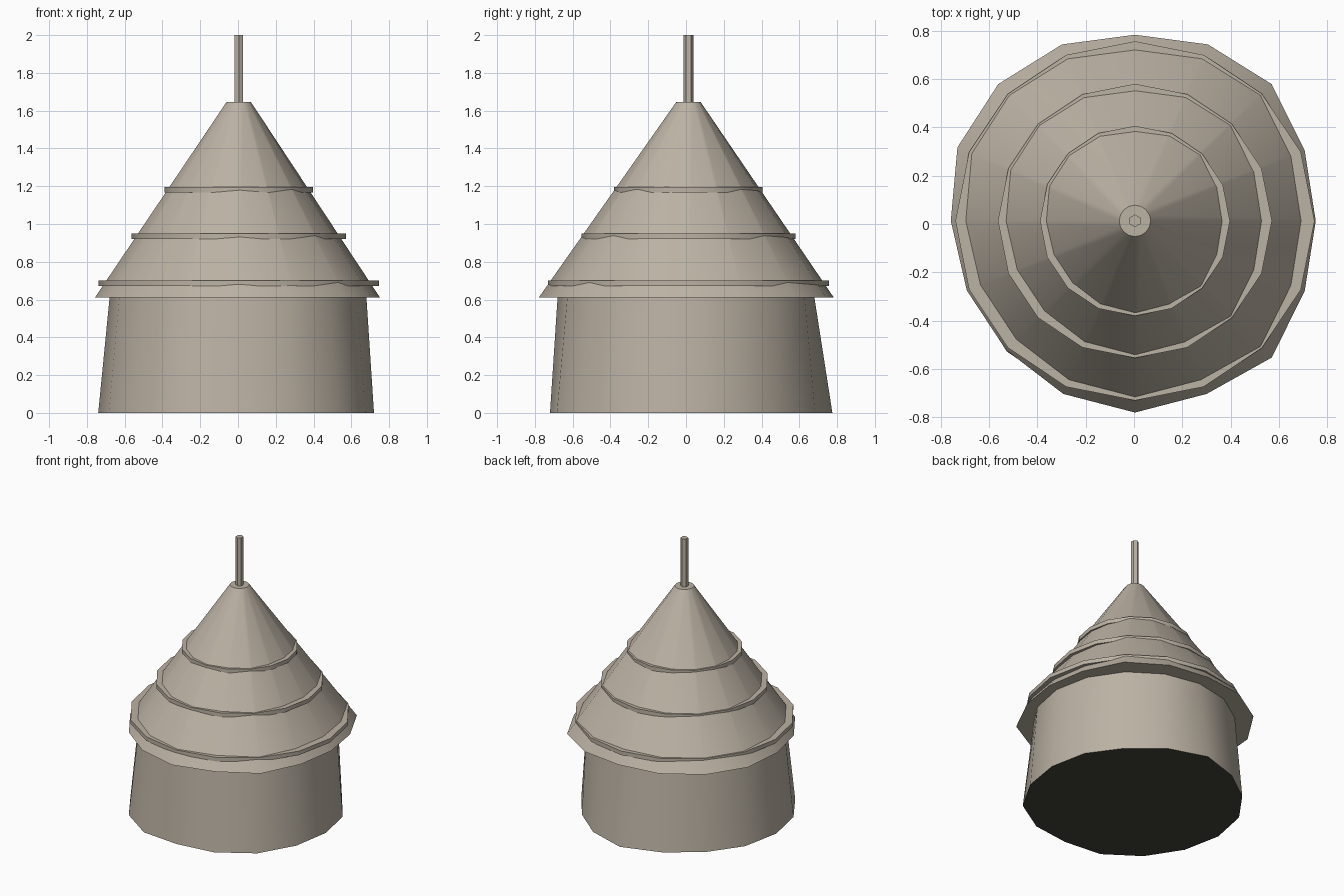
import bpy, bmesh, math

if "Cube" in bpy.data.objects:
    bpy.data.objects.remove(bpy.data.objects["Cube"])

SIDES = 16
AXIS = (0.004, 0.013)  # centre of the roof, bands and pole


def material(name, rgb):
    m = bpy.data.materials.new(name)
    m.diffuse_color = (*rgb, 1)
    m.use_nodes = True
    m.node_tree.nodes["Principled BSDF"].inputs["Base Color"].default_value = m.diffuse_color
    return m


tan = material("warm tan", (0.50, 0.445, 0.37))
dark = material("dark olive", (0.055, 0.058, 0.038))


def loft(name, loops, centre, closed=False, turn=0.0, mats=(tan,)):
    """Skin a stack of (z, radii) loops; cap the ends or join them into a band."""
    bm = bmesh.new()
    rows = []
    for z, radii in loops:
        n = len(radii)
        rows.append([bm.verts.new((centre[0] + r * math.cos(turn + math.tau * k / n),
                                   centre[1] + r * math.sin(turn + math.tau * k / n), z))
                     for k, r in enumerate(radii)])
    pairs = list(zip(rows, rows[1:]))
    if closed:
        pairs.append((rows[-1], rows[0]))
    else:
        bm.faces.new(rows[0][::-1])
        bm.faces.new(rows[-1])
    for a, b in pairs:
        for k in range(n):
            j = (k + 1) % n
            bm.faces.new((a[k], a[j], b[j], b[k]))
    bmesh.ops.recalc_face_normals(bm, faces=bm.faces)
    if len(mats) > 1:  # underside takes the second colour
        for f in bm.faces:
            f.material_index = int(f.normal.z < -0.9)
    mesh = bpy.data.meshes.new(name)
    bm.to_mesh(mesh)
    bm.free()
    for m in mats:
        mesh.materials.append(m)
    obj = bpy.data.objects.new(name, mesh)
    bpy.context.collection.objects.link(obj)
    bpy.context.view_layer.objects.active = obj
    obj.select_set(True)
    bpy.ops.object.shade_smooth_by_angle(angle=math.radians(35))
    obj.select_set(False)
    return obj


def even(r, n=SIDES):
    return [r] * n


# Slightly uneven tapering wall with a dark floor
wall_foot = [.72, .72, .71, .74, .775, .74, .73, .74,
             .74, .74, .745, .75, .72, .74, .75, .73]
loft("wall", [(0, wall_foot), (0.61, even(0.68))], (0, 0), mats=(tan, dark))

# Conical roof with an uneven eave
eave = [.748, .76, .80, .79, .77, .79, .80, .795,
        .762, .753, .755, .775, .793, .775, .80, .76]
loft("roof", [(0.61, eave), (1.645, even(0.065))], AXIS)

# Flat bands around the roof
for name, r, z in (("lower_band", 0.743, 0.672),
                   ("middle_band", 0.567, 0.92),
                   ("upper_band", 0.393, 1.167)):
    inner, outer = even(r - 0.06), even(r)
    top = z + 0.03
    loft(name, [(z, inner), (z, outer), (top, outer), (top, inner)], AXIS, closed=True)

# Six-sided pole at the peak
loft("pole", [(1.60, even(0.026, 6)), (2.0, even(0.026, 6))], AXIS, turn=math.pi / 2)
